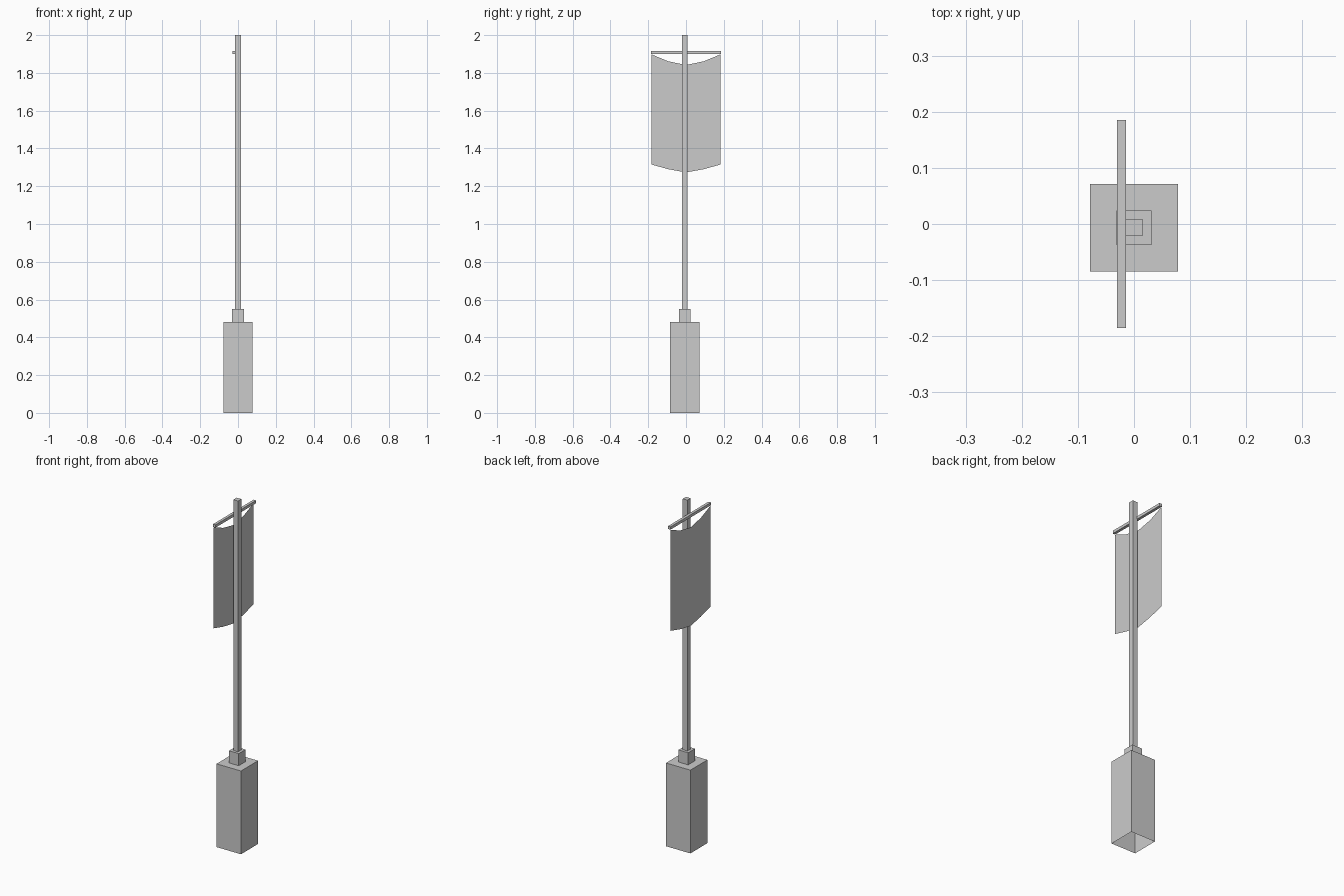
import bpy, bmesh

if "Cube" in bpy.data.objects:
    bpy.data.objects.remove(bpy.data.objects["Cube"])

AXIS_Y = -0.0065  # the post sits slightly off the banner's centre


def make_object(name, bm):
    mesh = bpy.data.meshes.new(name)
    bm.to_mesh(mesh)
    bm.free()
    obj = bpy.data.objects.new(name, mesh)
    bpy.context.collection.objects.link(obj)
    return obj


def box(name, lo, hi, open_bottom=False):
    bm = bmesh.new()
    bmesh.ops.create_cube(bm, size=1)
    for v in bm.verts:
        v.co = [(a + b) / 2 + c * (b - a) for a, b, c in zip(lo, hi, v.co)]
    bm.normal_update()
    if open_bottom:
        under = [f for f in bm.faces if f.normal.z < -0.9]
        bmesh.ops.delete(bm, geom=under, context='FACES_ONLY')
    return make_object(name, bm)


# Stacked square post: base, collar, pole (half width, bottom, top)
for name, r, z0, z1 in (("base", 0.078, 0.0, 0.481),
                        ("collar", 0.031, 0.481, 0.551),
                        ("pole", 0.015, 0.551, 2.0)):
    box(name, (-r, AXIS_Y - r, z0), (r, AXIS_Y + r, z1), open_bottom=True)

# Crossbar on the left side of the pole
box("crossbar", (-0.030, -0.185, 1.901), (-0.014, 0.185, 1.917))

# Thin sagging banner: half profile (y, bottom z, top z), mirrored
half = [(0.0, 1.273, 1.842), (0.093, 1.290, 1.861), (0.183, 1.315, 1.898)]
profile = [(-y, b, t) for y, b, t in reversed(half[1:])] + half
bm = bmesh.new()
columns = [[bm.verts.new((-0.028, y, z)) for z in (b, t)] for y, b, t in profile]
for a, b in zip(columns, columns[1:]):
    bm.faces.new((a[0], a[1], b[1], b[0]))
make_object("banner", bm)
